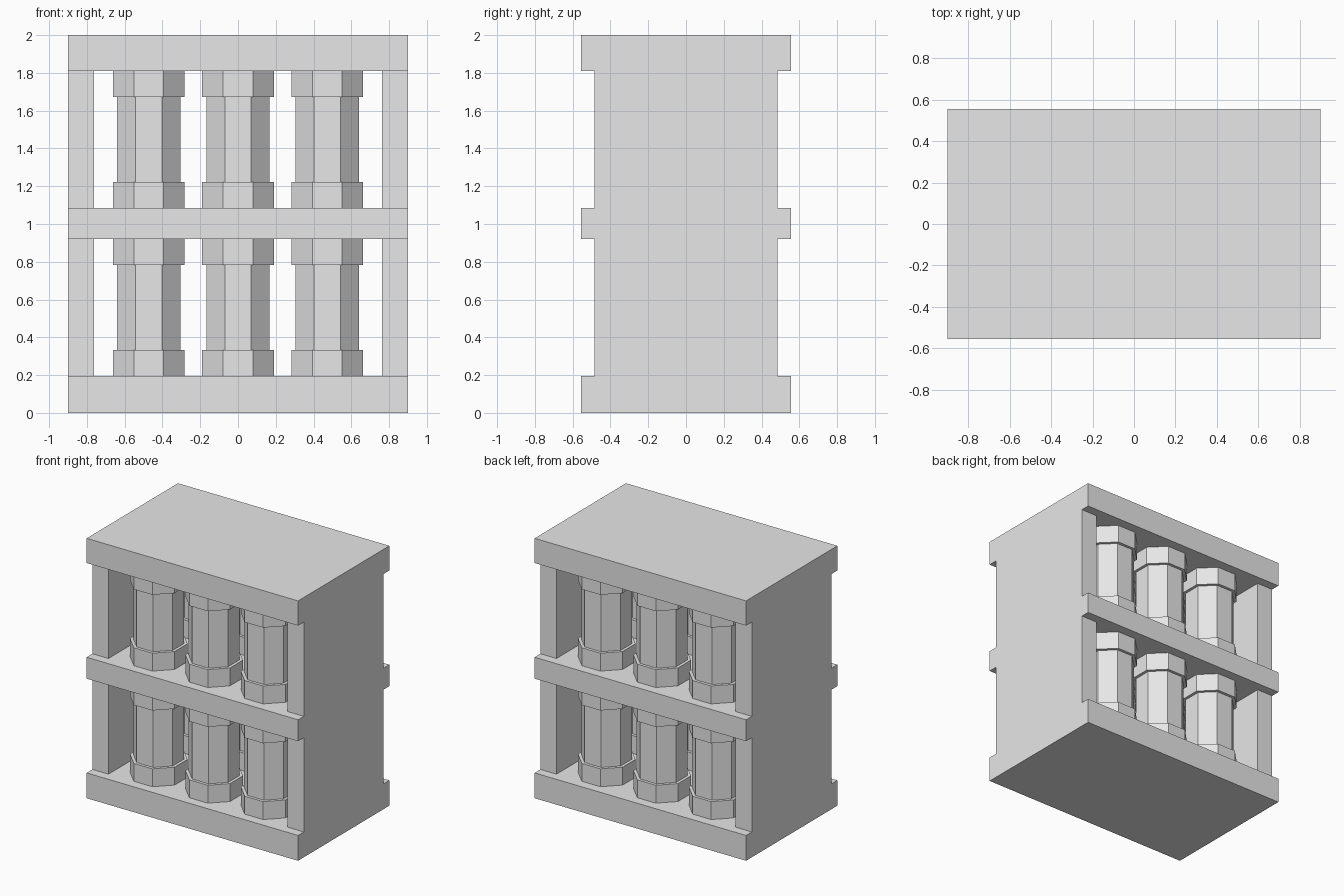
import bpy, math

if "Cube" in bpy.data.objects:
    bpy.data.objects.remove(bpy.data.objects["Cube"])

grey = bpy.data.materials.new("plain grey")
grey.diffuse_color = (0.8, 0.8, 0.8, 1)
grey.use_nodes = True
grey.node_tree.nodes["Principled BSDF"].inputs["Base Color"].default_value = grey.diffuse_color


def finish(name):
    ob = bpy.context.object
    ob.name = name
    ob.data.materials.append(grey)
    return ob


def box(name, x0, x1, depth, z0, z1):
    bpy.ops.mesh.primitive_cube_add(size=1, location=((x0 + x1) / 2, 0, (z0 + z1) / 2))
    bpy.context.object.scale = (x1 - x0, depth, z1 - z0)
    bpy.ops.object.transform_apply(location=False, rotation=False, scale=True)
    return finish(name)


def octagon(name, x, y, apothem, z0, z1):
    # eight-sided prism with a flat face towards the front
    bpy.ops.mesh.primitive_cylinder_add(
        vertices=8, radius=apothem / math.cos(math.pi / 8), depth=z1 - z0,
        location=(x, y, (z0 + z1) / 2), rotation=(0, 0, math.pi / 8))
    return finish(name)


# Three horizontal slabs
for name, z0, z1 in (("bottom_slab", 0, 0.195), ("middle_slab", 0.92, 1.085), ("top_slab", 1.81, 2)):
    box(name, -0.9, 0.9, 1.11, z0, z1)

# Two tiers, each with side walls and two rows of three columns
CAP = 0.138
for tier, z0, z1 in (("lower", 0.195, 0.92), ("upper", 1.085, 1.81)):
    box(tier + "_left_wall", -0.9, -0.763, 0.97, z0, z1)
    box(tier + "_right_wall", 0.763, 0.9, 0.97, z0, z1)
    for row, y in (("front", -0.29), ("back", 0.29)):
        for x in (-0.472, 0, 0.472):
            label = f"{tier}_{row}_column"
            octagon(label + "_base", x, y, 0.19, z0, z0 + CAP)
            octagon(label + "_shaft", x, y, 0.168, z0 + CAP, z1 - CAP)
            octagon(label + "_capital", x, y, 0.19, z1 - CAP, z1)
